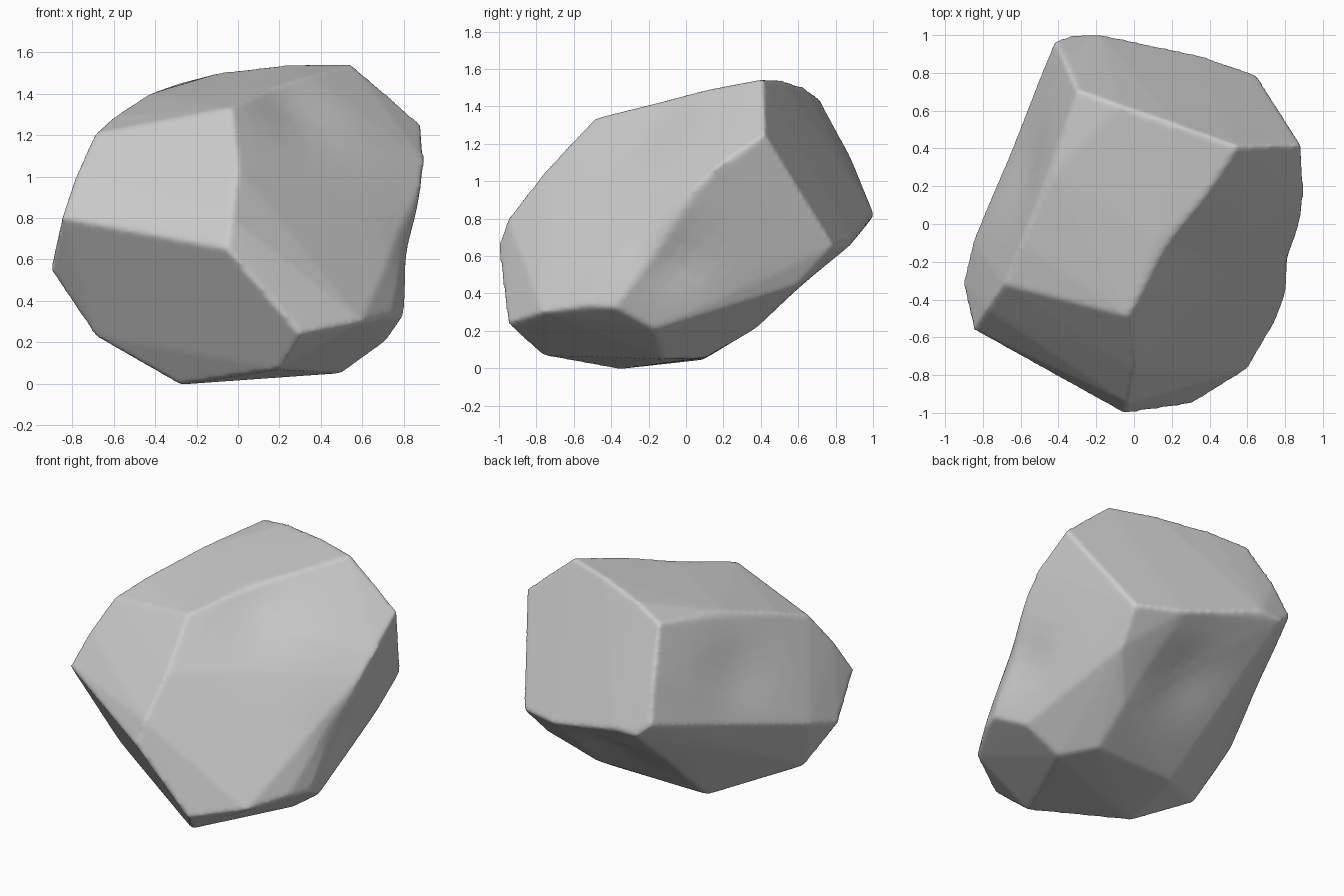
import bpy, bmesh, math
from mathutils import Vector

if "Cube" in bpy.data.objects:
    bpy.data.objects.remove(bpy.data.objects["Cube"])

# Corner points of the chipped boulder
CORNERS = [
    (-.30, .71, 1.445), (.55, .41, 1.545), (.885, .42, 1.25), (-.03, -.49, 1.335),  # crown
    (-.69, -.32, 1.21), (-.08, .63, 1.503), (.24, .52, 1.54), (-.44, .25, 1.395),
    (-.60, -.10, 1.29), (.14, -.10, 1.432), (.34, .09, 1.485),
    (-.85, -.56, .80), (-.05, -1.005, .65), (-.905, -.32, .55), (-.69, -.27, .23),  # front left
    (0, -.76, 1.045), (-.03, -.95, .80), (-.78, -.45, 1.01),
    (-.852, -.09, .61), (-.645, .42, .745),                                         # left
    (.90, .17, 1.08), (.885, .05, .97), (.65, .79, .65), (.61, .61, .45),           # right
    (.30, -.955, .24), (.60, -.77, .30), (.74, -.53, .34), (.80, -.38, .325),       # low oval facet
    (.72, -.17, .21), (.50, -.12, .05), (.20, -.77, .07),
    (-.28, -.36, -.005), (-.22, .09, .045), (.37, .10, .055), (.40, .38, .215),     # underside
    (-.42, .97, .89), (-.33, 1.0, .81), (-.18, 1.005, .82), (.35, .895, .67),       # back
    (-.37, .87, 1.15),
]
# Shallow hollows: centre, push, radius
DENTS = [
    ((.82, -.08, .57), (-.035, .015, 0), .20),
    ((.31, -.20, 1.34), (-.04, .025, 0), .25),
    ((.10, .60, .42), (0, -.025, .035), .25),
    ((-.58, .30, 1.02), (.025, -.01, 0), .25),
]

# Convex body
bm = bmesh.new()
for p in CORNERS:
    bm.verts.new(p)
bmesh.ops.convex_hull(bm, input=bm.verts)
loose = [v for v in bm.verts if not v.link_faces]
bmesh.ops.delete(bm, geom=loose, context='VERTS')

# Fine grid, then press in the hollows
bmesh.ops.subdivide_edges(bm, edges=bm.edges[:], cuts=9, use_grid_fill=True)
for centre, push, radius in DENTS:
    for v in bm.verts:
        d = (v.co - Vector(centre)).length
        v.co += Vector(push) * math.exp(-(d / radius) ** 2)
bmesh.ops.recalc_face_normals(bm, faces=bm.faces[:])

mesh = bpy.data.meshes.new("boulder")
bm.to_mesh(mesh)
bm.free()
rock = bpy.data.objects.new("boulder", mesh)
bpy.context.collection.objects.link(rock)

# Even surface with softly worn edges
remesh = rock.modifiers.new("even_surface", 'REMESH')
remesh.mode = 'VOXEL'
remesh.voxel_size = .016
remesh.use_smooth_shade = True
worn = rock.modifiers.new("worn_edges", 'SMOOTH')
worn.factor = .5
worn.iterations = 5
for poly in mesh.polygons:
    poly.use_smooth = True
